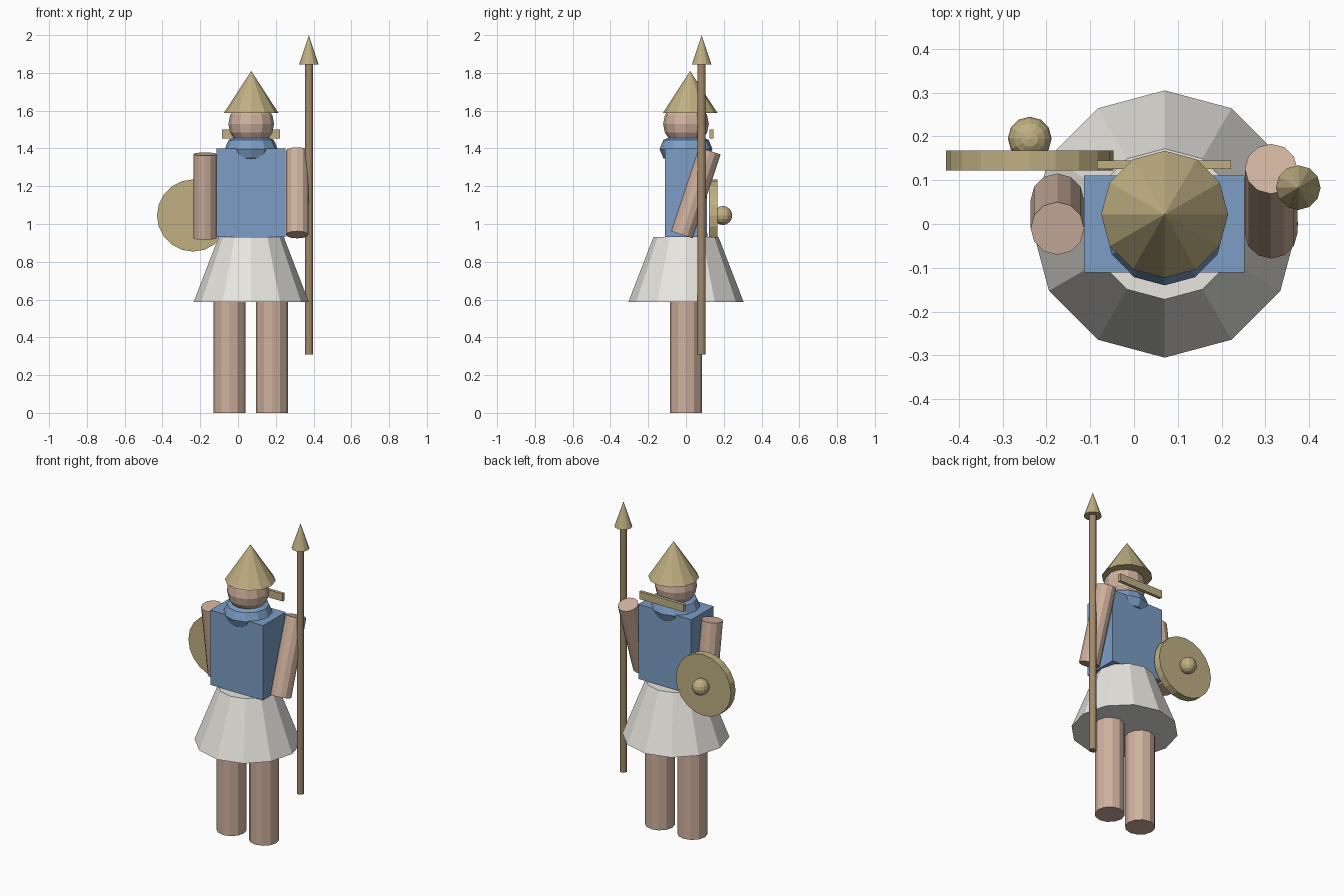
import bpy
from math import pi
from mathutils import Vector

if "Cube" in bpy.data.objects:
    bpy.data.objects.remove(bpy.data.objects["Cube"])


def material(name, rgb):
    m = bpy.data.materials.new(name)
    m.diffuse_color = (*rgb, 1)
    m.use_nodes = True
    m.node_tree.nodes["Principled BSDF"].inputs["Base Color"].default_value = m.diffuse_color
    return m


SKIN = material("skin", (0.62, 0.44, 0.34))
BLUE = material("blue cloth", (0.20, 0.34, 0.56))
WHITE = material("white cloth", (0.80, 0.79, 0.74))
BRASS = material("brass", (0.52, 0.43, 0.22))
WOOD = material("wood", (0.36, 0.25, 0.15))
CX = 0.07  # body axis


def finish(name, mat):
    o = bpy.context.object
    o.name = name
    o.data.materials.append(mat)
    return o


def rod(name, a, b, r1, r2, mat, sides=12):
    """Tapered cylinder from point a to point b."""
    a, b = Vector(a), Vector(b)
    d = b - a
    bpy.ops.mesh.primitive_cone_add(vertices=sides, radius1=r1, radius2=r2,
                                    depth=d.length, location=(a + b) / 2)
    o = finish(name, mat)
    # every rod is tilted in the y-z plane only
    from_z = Vector((0, 0, 1)).rotation_difference(d)
    o.rotation_euler = from_z.to_euler()
    return o


def box(name, lo, hi, mat):
    lo, hi = Vector(lo), Vector(hi)
    bpy.ops.mesh.primitive_cube_add(size=1, location=(lo + hi) / 2)
    o = finish(name, mat)
    o.scale = hi - lo


def ball(name, loc, r, mat):
    bpy.ops.mesh.primitive_uv_sphere_add(segments=12, ring_count=8, radius=r, location=loc)
    finish(name, mat)


# Legs and skirt
for side, x in (("right", -0.045), ("left", 0.18)):
    rod(side + "_leg", (x, 0, 0), (x, 0, 0.62), 0.086, 0.086, SKIN)
rod("skirt", (CX, 0, 0.587), (CX, 0, 0.932), 0.305, 0.172, WHITE)

# Torso, rolled collar, head
box("torso", (-0.114, -0.111, 0.932), (0.252, 0.111, 1.40), BLUE)
bpy.ops.mesh.primitive_torus_add(major_segments=12, minor_segments=8, major_radius=0.072,
                                 minor_radius=0.068, location=(CX, 0, 1.397))
finish("collar", BLUE)
ball("head", (CX, 0, 1.53), 0.121, SKIN)

# Helmet and the bar behind the neck
rod("helmet", (CX, 0.022, 1.587), (CX, 0.022, 1.81), 0.145, 0, BRASS)
box("neck_bar", (-0.084, 0.125, 1.453), (0.222, 0.145, 1.50), BRASS)

# Arms
rod("right_arm", (-0.175, 0.055, 0.925), (-0.175, -0.01, 1.37), 0.061, 0.061, SKIN)
rod("left_arm", (0.313, -0.022, 0.943), (0.313, 0.126, 1.387), 0.06, 0.06, SKIN)

# Spear
rod("spear_shaft", (0.375, 0.083, 0.31), (0.375, 0.083, 1.86), 0.021, 0.021, WOOD)
rod("spear_head", (0.375, 0.083, 1.845), (0.375, 0.083, 2.0), 0.051, 0, BRASS)

# Shield with round boss
rod("shield", (-0.238, 0.122, 1.045), (-0.238, 0.168, 1.045), 0.191, 0.191, BRASS, 20)
ball("shield_boss", (-0.238, 0.195, 1.045), 0.05, BRASS)
